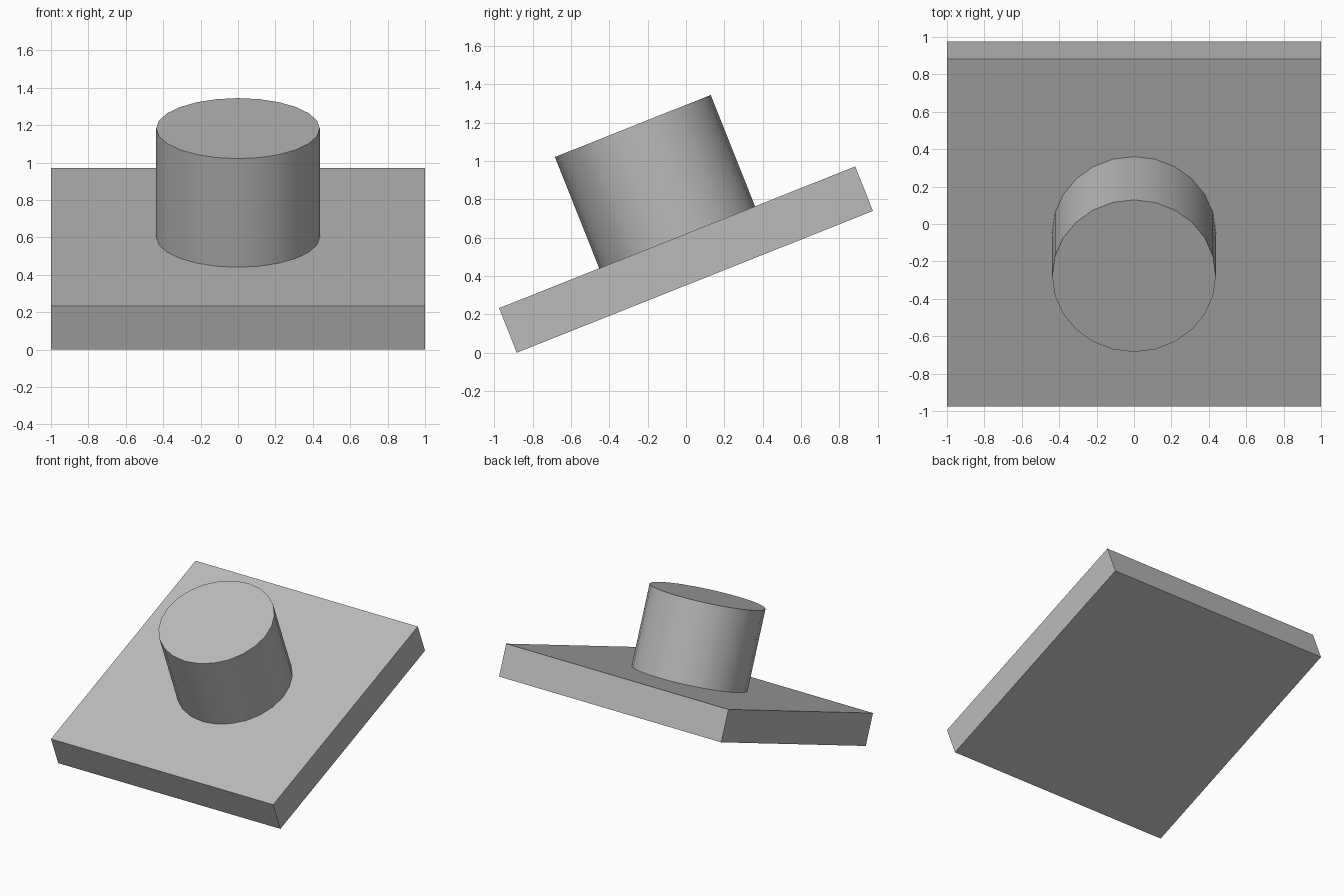
import bpy
import math
from mathutils import Matrix

if "Cube" in bpy.data.objects:
    bpy.data.objects.remove(bpy.data.objects["Cube"], do_unlink=True)

TILT = math.radians(21.7)
SIDE, THICK = 2.0, 0.25
RADIUS, HEIGHT = 0.4375, 0.625

# Single grey material
grey = bpy.data.materials.new("plain grey")
grey.use_nodes = True
colour = (0.5, 0.5, 0.5, 1)
grey.diffuse_color = colour
grey.node_tree.nodes["Principled BSDF"].inputs["Base Color"].default_value = colour

# Shared tilted frame, centred on the slab, with its low edge on the ground
centre_z = (SIDE * math.sin(TILT) + THICK * math.cos(TILT)) / 2
frame = Matrix.Translation((0, 0, centre_z)) @ Matrix.Rotation(TILT, 4, "X")


def finish(name, offset):
    """Name the active part, colour it and place it along the tilted axis."""
    part = bpy.context.object
    part.name = name
    part.data.materials.append(grey)
    part.matrix_world = frame @ Matrix.Translation((0, 0, offset))
    return part


# Square base slab
bpy.ops.mesh.primitive_cube_add(size=1)
slab = bpy.context.object
slab.data.transform(Matrix.Diagonal((SIDE, SIDE, THICK, 1)))
finish("base_slab", 0)

# Round boss standing on the slab
bpy.ops.mesh.primitive_cylinder_add(vertices=24, radius=RADIUS, depth=HEIGHT)
finish("round_boss", (THICK + HEIGHT) / 2)
bpy.ops.object.shade_smooth_by_angle(angle=math.radians(30))
